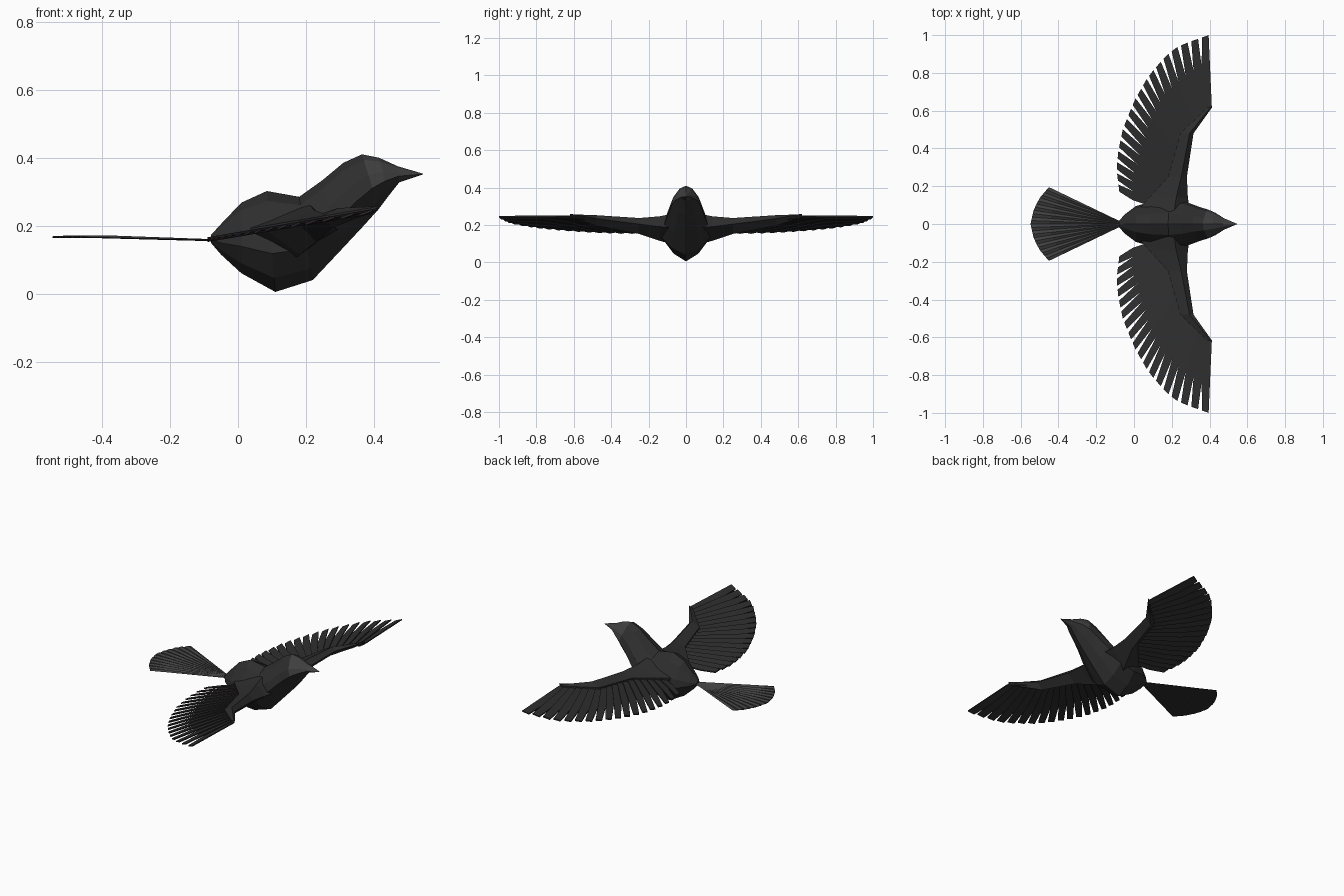
import bpy, bmesh
from mathutils import Vector

cube = bpy.data.objects.get("Cube")
if cube:
    bpy.data.objects.remove(cube)


def material(name, rgb):
    m = bpy.data.materials.new(name)
    m.use_nodes = True
    m.diffuse_color = (*rgb, 1)
    bsdf = m.node_tree.nodes["Principled BSDF"]
    bsdf.inputs["Base Color"].default_value = (*rgb, 1)
    bsdf.inputs["Roughness"].default_value = 0.8
    return m


charcoal = material("charcoal plumage", (0.027, 0.027, 0.027))
grey = material("slate grey", (0.05, 0.05, 0.05))
plum = material("plum feather edge", (0.03, 0.019, 0.027))


def build(name, lofts, mats, rule=None):
    """Skin each list of rings into a closed solid, all in one object."""
    bm = bmesh.new()
    for rings in lofts:
        loops = [[bm.verts.new(p) for p in ring] for ring in rings]
        n = len(loops[0])
        for a, b in zip(loops, loops[1:]):
            for i in range(n):
                j = (i + 1) % n
                bm.faces.new((a[i], a[j], b[j], b[i]))
        bm.faces.new(loops[0])
        bm.faces.new(loops[-1])
    bmesh.ops.recalc_face_normals(bm, faces=bm.faces)
    if rule:
        for f in bm.faces:
            f.material_index = rule(f)
    mesh = bpy.data.meshes.new(name)
    bm.to_mesh(mesh)
    bm.free()
    for m in mats:
        mesh.materials.append(m)
    ob = bpy.data.objects.new(name, mesh)
    bpy.context.collection.objects.link(ob)
    return ob


def along(path, t):
    """Point at fraction t of a polyline's length."""
    pts = [Vector(p) for p in path]
    lens = [(b - a).length for a, b in zip(pts, pts[1:])]
    d = t * sum(lens)
    for a, b, l in zip(pts, pts[1:], lens):
        if d <= l:
            return a.lerp(b, d / l)
        d -= l
    return pts[-1]


def mirrored(lofts, side):
    return [[[(x, y * side, z) for x, y, z in r] for r in rings] for rings in lofts]


# Body, head and beak: back point, belly point and half width of each section
sections = [
    ((-.08, .172), (-.08, .15), .015), ((-.05, .205), (-.05, .115), .05),
    ((.01, .268), (.01, .06), .095), ((.085, .302), (.11, .005), .12),
    ((.18, .285), (.22, .04), .13), ((.25, .335), (.30, .125), .115),
    ((.31, .385), (.37, .20), .09), ((.365, .41), (.415, .25), .075),
    ((.415, .40), (.445, .29), .058), ((.47, .375), (.475, .328), .032),
    ((.545, .353), (.545, .351), .001)]
half = [(.10, .45), (.38, .9), (.62, 1), (.86, .55)]
outline = [(0, 0)] + half + [(1, 0)] + [(t, -w) for t, w in reversed(half)]
body_rings = []
for top, low, width in sections:
    ring = []
    for t, w in outline:
        p = Vector(top).lerp(Vector(low), t)
        ring.append((p.x, w * width, p.y))
    body_rings.append(ring)


def face_patch(f):
    c = f.calc_center_median()
    return int(c.x > .37 and c.z > .335)


build("body", [body_rings], [charcoal, grey], face_patch)


# Wings: a tapering arm and a fan of separate flight feathers
def wing_z(x):
    return .163 + .17 * (x + .09)


arm = []
for y, front, back, top, low in [
        (.05, .30, .00, .265, .09), (.14, .285, .08, .246, .115),
        (.25, .28, .18, .237, .152), (.48, .315, .245, .252, .195),
        (.62, .415, .39, .257, .243)]:
    arm.append([(front, y, (top + low) / 2 + .01),
                (front * .7 + back * .3, y, top),
                (back, y, wing_z(back) + .008),
                (back, y, wing_z(back) - .004),
                (front * .5 + back * .5, y, low)])

roots = [(.10, .09), (.2, .22), (.27, .46), (.31, .50), (.412, .62)]
tips = [(-.075, .15), (-.09, .27), (-.088, .36), (-.06, .50), (0, .65),
        (.08, .79), (.18, .90), (.24, .945), (.395, 1)]
COUNT = 18
feathers = []
for i in range(COUNT):
    inner, outer = i / COUNT, (i + 1) / COUNT
    rings = []
    for f, narrow in [(0, 0), (.62, 0), (1, .36)]:
        a = along(roots, inner).lerp(along(tips, inner), f)
        b = along(roots, outer).lerp(along(tips, outer), f)
        a = a.lerp(b, narrow)
        za, zb = wing_z(a.x) - .004, wing_z(b.x) + .003
        rings.append([(a.x, a.y, za), (b.x, b.y, zb),
                      (b.x, b.y, zb - .007), (a.x, a.y, za - .007)])
    feathers.append(rings)


def vane_edge(f):
    return int(abs(f.normal.z) < .5 and f.normal.x < .6)


for label, side in [("left", 1), ("right", -1)]:
    build(label + "_wing_arm", mirrored([arm], side), [charcoal])
    build(label + "_wing_feathers", mirrored(feathers, side), [charcoal, plum], vane_edge)

# Tail: overlapping ridged feathers spread from the rump
tail_tips = [(-.45, -.195), (-.495, -.145), (-.53, -.08), (-.548, 0),
             (-.53, .08), (-.495, .145), (-.45, .195)]
TAIL = 12
tail = []
for i in range(TAIL):
    a, b = along(tail_tips, i / TAIL), along(tail_tips, (i + 1) / TAIL)
    mid = (a + b) / 2
    rings = []
    for f, ridge in [(.02, .002), (.8, .007), (1, .004)]:
        ring = []
        for p, lift in [(a, 0), (mid, ridge), (b, 0), (mid, ridge - .006)]:
            q = Vector((-.06, p.y * .04)).lerp(p, f)
            ring.append((q.x, q.y, .158 + .008 * f + lift))
        rings.append(ring)
    tail.append(rings)
build("tail_feathers", tail, [charcoal, grey], lambda f: int(f.normal.z > .2))
